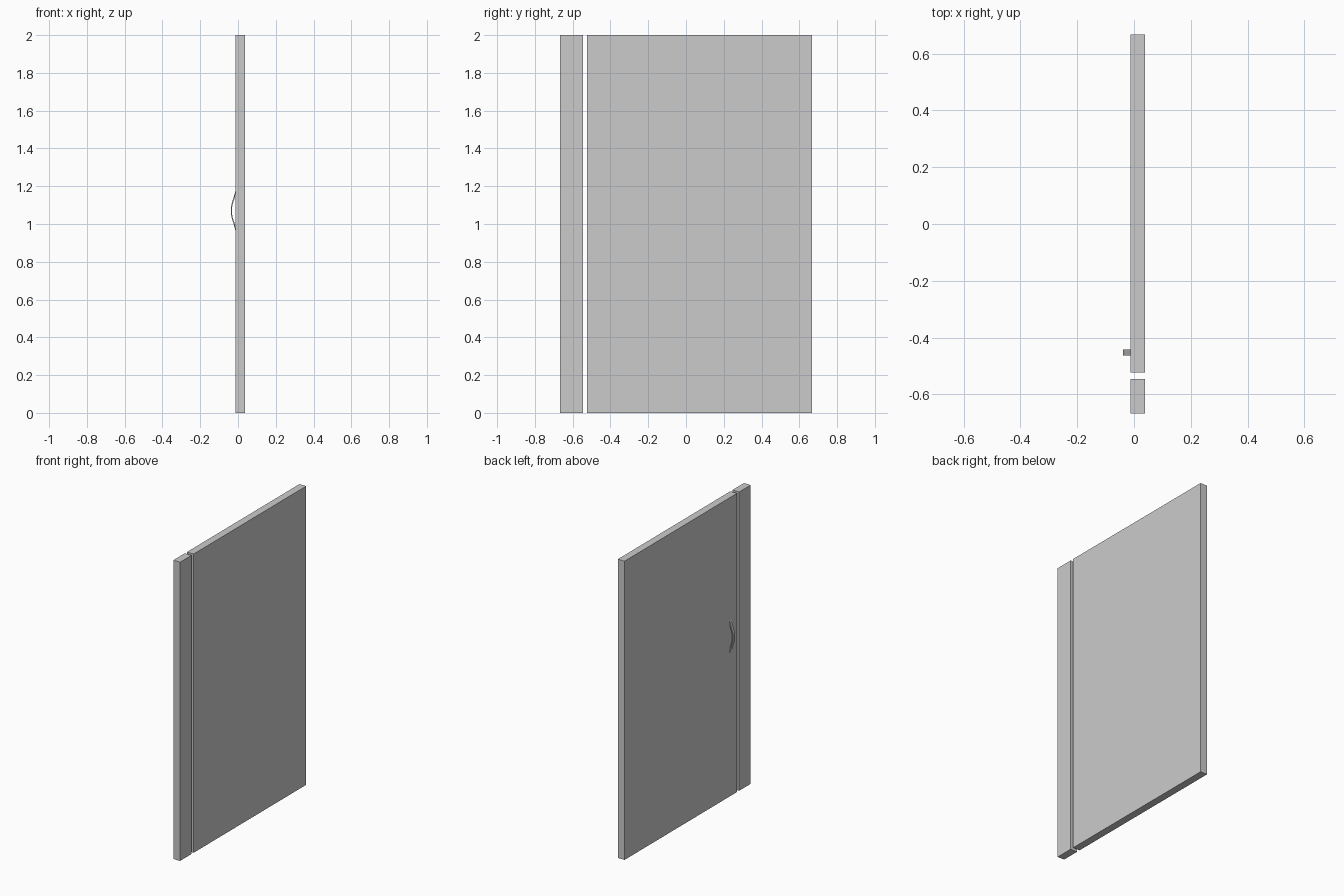
import bpy, bmesh

if "Cube" in bpy.data.objects:
    bpy.data.objects.remove(bpy.data.objects["Cube"])

X0, X1 = -0.012, 0.038   # shared panel thickness


def make_object(name, bm):
    bmesh.ops.recalc_face_normals(bm, faces=bm.faces)
    mesh = bpy.data.meshes.new(name)
    bm.to_mesh(mesh)
    bm.free()
    obj = bpy.data.objects.new(name, mesh)
    bpy.context.collection.objects.link(obj)
    return obj


def panel(name, y0, y1):
    bm = bmesh.new()
    bmesh.ops.create_cube(bm, size=1)
    for v in bm.verts:
        v.co = (X1 if v.co.x > 0 else X0,
                y1 if v.co.y > 0 else y0,
                2.0 if v.co.z > 0 else 0.0)
    return make_object(name, bm)


# Wide door leaf and narrow side panel, separated by a small gap
panel("door_leaf", -0.523, 0.667)
panel("side_panel", -0.667, -0.546)

# Bowed strip handle: upper half of the outer curve, mirrored about mid height
MID, THICK = 1.07, 0.006
half = [(X0, 0.110), (-0.022, 0.075), (-0.0335, 0.038), (-0.038, 0.018)]
outer = half + [(x, -z) for x, z in reversed(half)]
bm = bmesh.new()
rings = []
for x, z in outer:
    s = 1 - THICK / 0.11
    ring = [(x, -0.463, z), (x, -0.443, z),
            (min(x + THICK, X0), -0.443, z * s), (min(x + THICK, X0), -0.463, z * s)]
    rings.append([bm.verts.new((px, py, MID + pz)) for px, py, pz in ring])
for a, b in zip(rings, rings[1:]):
    for i in range(4):
        j = (i + 1) % 4
        bm.faces.new((a[i], a[j], b[j], b[i]))
bm.faces.new(rings[0])
bm.faces.new(rings[-1][::-1])
make_object("door_handle", bm)
